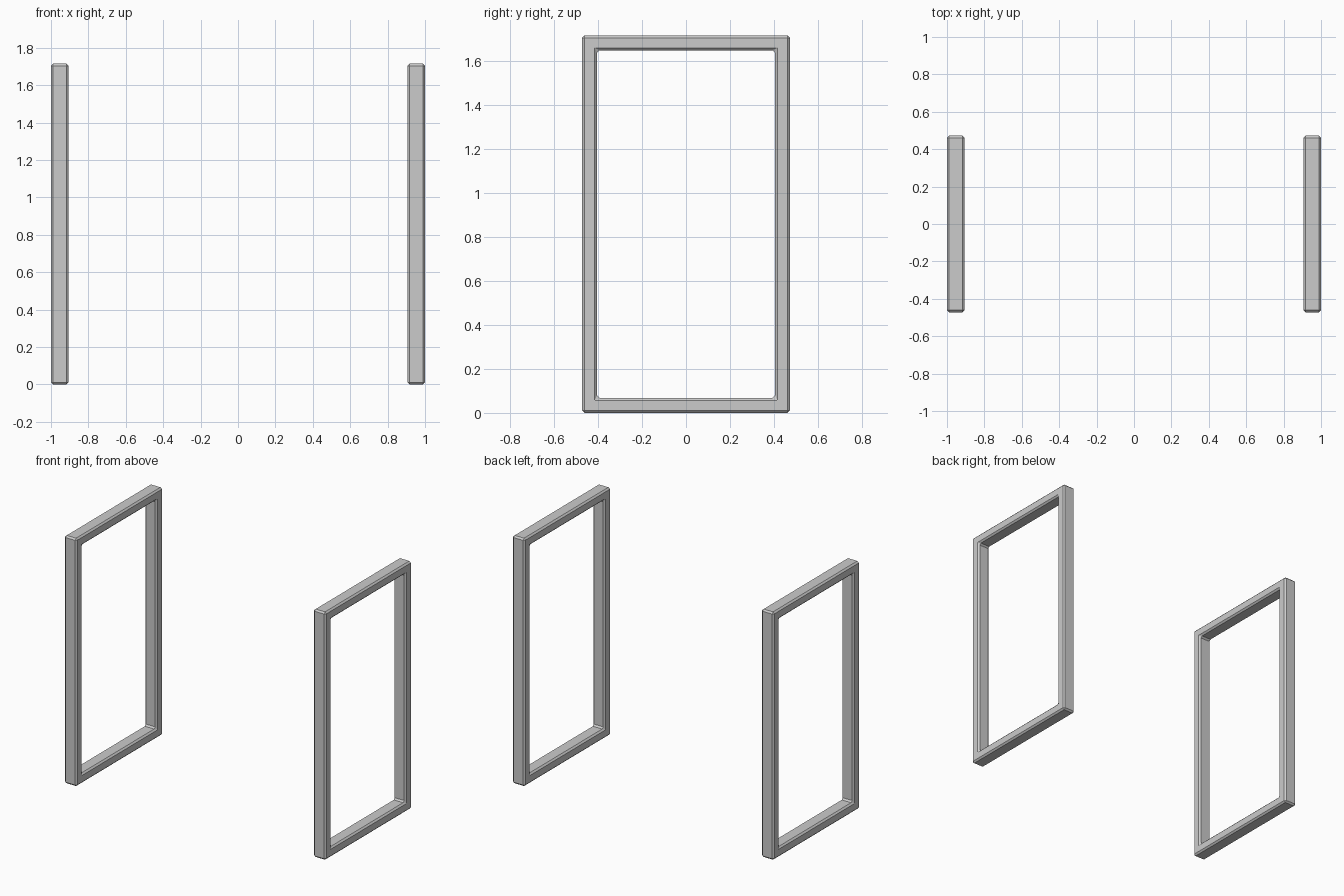
import bpy, bmesh

if "Cube" in bpy.data.objects:
    bpy.data.objects.remove(bpy.data.objects["Cube"])

HALF_Y, HEIGHT, BAR = 0.472, 1.715, 0.068
X_IN, X_OUT, CHAMFER = 0.906, 1.0, 0.011


def rect(inset):
    y, z0, z1 = HALF_Y - inset, inset, HEIGHT - inset
    return [(-y, z0), (y, z0), (y, z1), (-y, z1)]


def make_frame(name, x0, x1):
    # Rectangular ring, four mitred bars
    bm = bmesh.new()
    rings = [[bm.verts.new((x, y, z)) for y, z in rect(inset)]
             for x, inset in ((x0, 0), (x1, 0), (x1, BAR), (x0, BAR))]
    for k in range(4):
        a, b = rings[k], rings[(k + 1) % 4]
        for i in range(4):
            j = (i + 1) % 4
            bm.faces.new((a[i], a[j], b[j], b[i]))
    bmesh.ops.recalc_face_normals(bm, faces=bm.faces)
    mesh = bpy.data.meshes.new(name)
    bm.to_mesh(mesh)
    bm.free()
    ob = bpy.data.objects.new(name, mesh)
    bpy.context.collection.objects.link(ob)

    # Single-step chamfer on all sharp edges, inner corners included
    bev = ob.modifiers.new("chamfer", 'BEVEL')
    bev.width = CHAMFER
    bev.segments = 1
    bev.limit_method = 'ANGLE'
    return ob


make_frame("left_frame", -X_OUT, -X_IN)
make_frame("right_frame", X_IN, X_OUT)
